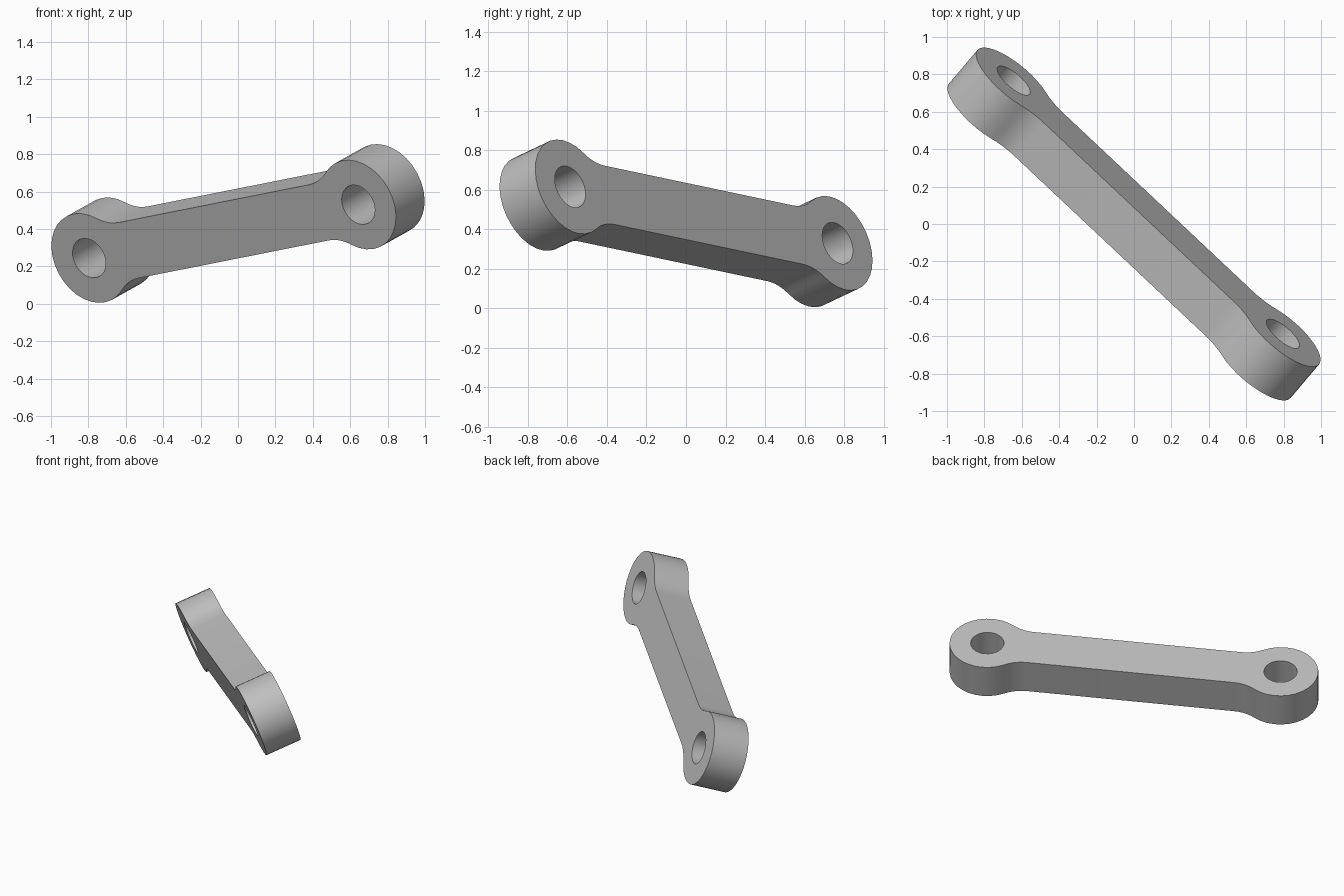
import bpy, bmesh, math
from mathutils import Vector, Matrix

cube = bpy.data.objects.get("Cube")
if cube:
    bpy.data.objects.remove(cube, do_unlink=True)

REACH = 0.998      # middle of the link to each hole centre
EYE_R = 0.254      # outer radius of the round ends
HOLE_R = 0.112
BAR_HALF = 0.16
FILLET = 0.25
THICK = 0.252

grey = bpy.data.materials.new("plain_grey")
grey.use_nodes = True
colour = (0.52, 0.52, 0.52, 1)
grey.diffuse_color = colour
grey.node_tree.nodes["Principled BSDF"].inputs["Base Color"].default_value = colour


def arc(cx, cy, r, start, end, steps):
    return [Vector((cx + r * math.cos(start + (end - start) * i / steps),
                    cy + r * math.sin(start + (end - start) * i / steps), 0))
            for i in range(steps + 1)]


# Half outline: fillet, round end, fillet, then the same turned half a circle
fy = BAR_HALF + FILLET
fx = math.sqrt((EYE_R + FILLET) ** 2 - fy ** 2)
tangent = math.atan2(fy, -fx)
lower = arc(REACH - fx, -fy, FILLET, math.pi / 2, math.pi - tangent, 5)
eye = arc(REACH, 0, EYE_R, -tangent, tangent, 22)
upper = [Vector((p.x, -p.y, 0)) for p in reversed(lower)]
half = lower[:-1] + eye + upper[1:]
outline = half + [-p for p in half]
holes = [arc(s * REACH, 0, HOLE_R, 0, 2 * math.pi, 28)[:-1] for s in (-1, 1)]

# Fill the outline around the holes and extrude it
bm = bmesh.new()
for loop in [outline] + holes:
    verts = [bm.verts.new(p) for p in loop]
    for i, v in enumerate(verts):
        bm.edges.new((v, verts[(i + 1) % len(verts)]))
bmesh.ops.triangle_fill(bm, use_beauty=True, use_dissolve=False, edges=bm.edges[:])
ext = bmesh.ops.extrude_face_region(bm, geom=bm.faces[:], use_keep_orig=True)
top = [g for g in ext["geom"] if isinstance(g, bmesh.types.BMVert)]
bmesh.ops.translate(bm, verts=top, vec=(0, 0, THICK))
bmesh.ops.translate(bm, verts=bm.verts[:], vec=(0, 0, -THICK / 2))
bmesh.ops.recalc_face_normals(bm, faces=bm.faces[:])

# Tilt the link into place
along = Vector((0.721, -0.678, 0.143)).normalized()
normal = Vector((0.601, 0.724, 0.338))
normal = (normal - along * normal.dot(along)).normalized()
turn = Matrix((along, normal.cross(along), normal)).transposed().to_4x4()
bm.transform(Matrix.Translation((0, 0, 0.43)) @ turn)

mesh = bpy.data.meshes.new("link_arm")
bm.to_mesh(mesh)
bm.free()
mesh.materials.append(grey)
link = bpy.data.objects.new("link_arm", mesh)
bpy.context.collection.objects.link(link)
bpy.ops.object.select_all(action='DESELECT')
link.select_set(True)
bpy.context.view_layer.objects.active = link
bpy.ops.object.shade_smooth_by_angle(angle=math.radians(35))
